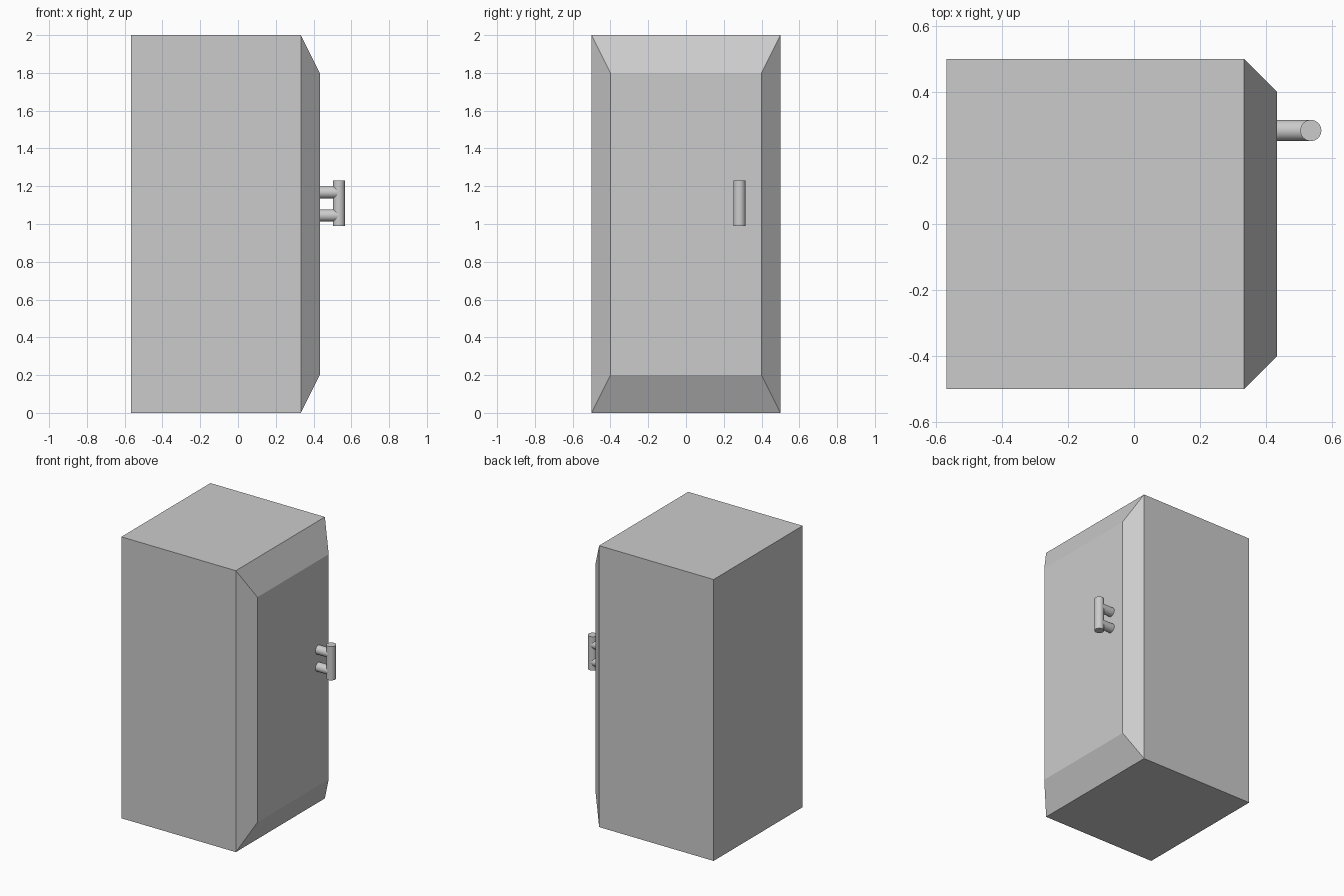
import bpy, bmesh, math
from mathutils import Vector

if "Cube" in bpy.data.objects:
    bpy.data.objects.remove(bpy.data.objects["Cube"])

BACK, SHOULDER, FRONT = -0.567, 0.333, 0.433
HANDLE_X, HANDLE_Y, R = 0.535, 0.283, 0.032


def rod(name, start, end, radius=R, sides=32):
    """Smooth-sided cylinder between two points."""
    a, b = Vector(start), Vector(end)
    bpy.ops.mesh.primitive_cylinder_add(
        vertices=sides, radius=radius, depth=(b - a).length, location=(a + b) / 2,
        rotation=(b - a).to_track_quat('Z', 'Y').to_euler())
    ob = bpy.context.object
    ob.name = name
    bpy.ops.object.shade_smooth_by_angle(angle=math.radians(30))
    return ob


# Cabinet: back, shoulder and inset door outlines joined as a loft
bm = bmesh.new()
rings = []
for x, half_w, z0, z1 in ((BACK, 0.5, 0, 2), (SHOULDER, 0.5, 0, 2), (FRONT, 0.4, 0.2, 1.8)):
    rings.append([bm.verts.new((x, y, z)) for y, z in
                  ((-half_w, z0), (half_w, z0), (half_w, z1), (-half_w, z1))])
for a, b in zip(rings, rings[1:]):
    for i in range(4):
        j = (i + 1) % 4
        bm.faces.new((a[i], a[j], b[j], b[i]))
bm.faces.new(rings[0])
bm.faces.new(rings[-1])
bmesh.ops.recalc_face_normals(bm, faces=bm.faces)
mesh = bpy.data.meshes.new("cabinet_body")
bm.to_mesh(mesh)
bm.free()
bpy.context.collection.objects.link(bpy.data.objects.new("cabinet_body", mesh))

# Door handle: upright grip on two short posts
rod("handle_grip", (HANDLE_X, HANDLE_Y, 0.99), (HANDLE_X, HANDLE_Y, 1.23))
for name, z in (("handle_post_lower", 1.045), ("handle_post_upper", 1.167)):
    rod(name, (FRONT, HANDLE_Y, z), (HANDLE_X - 0.005, HANDLE_Y, z))
